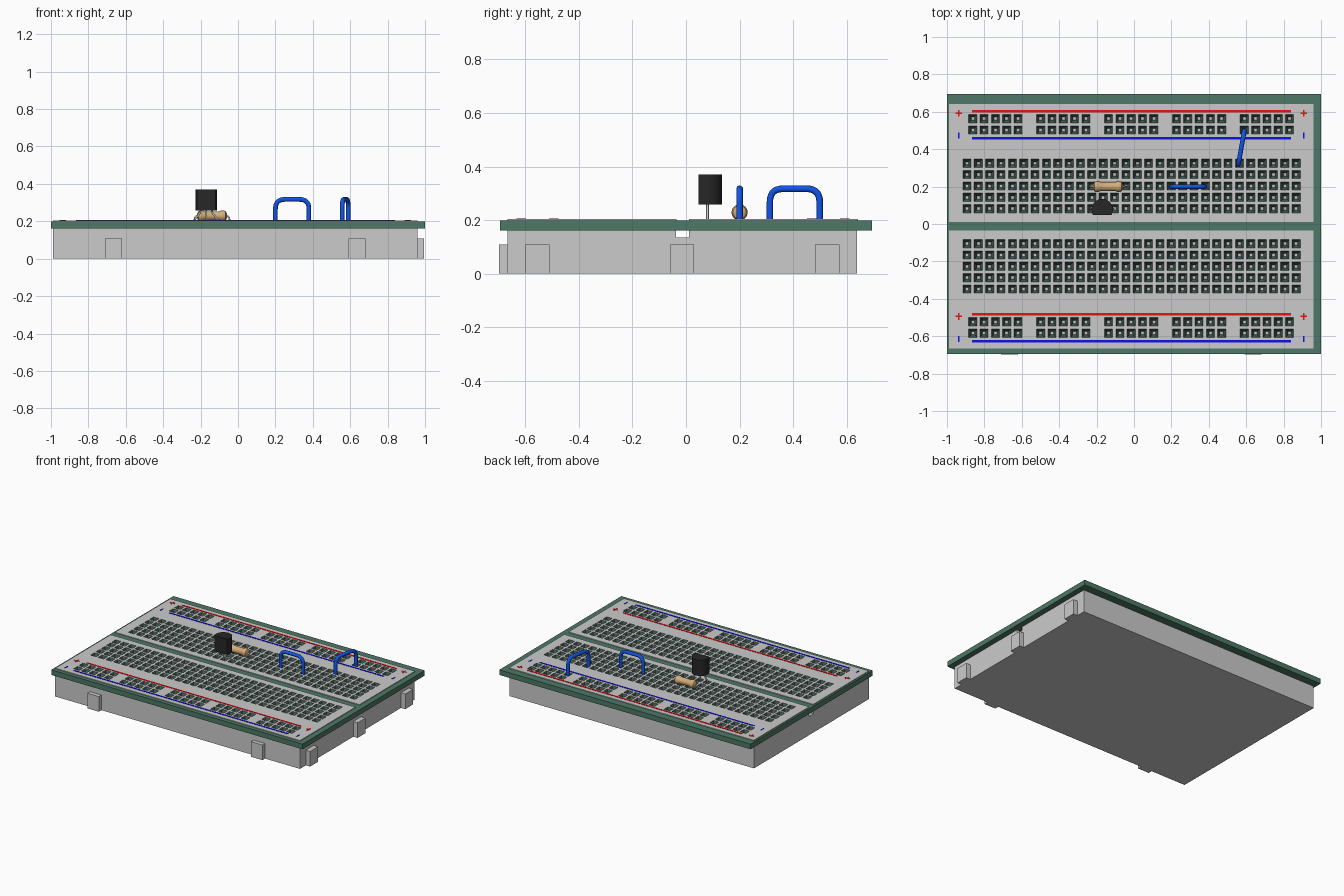
import bpy, bmesh, math
from mathutils import Vector

if "Cube" in bpy.data.objects:
    bpy.data.objects.remove(bpy.data.objects["Cube"])

P = 0.0607                       # hole pitch
TOP = 0.204                      # panel surface height


def mat(name, r, g, b):
    m = bpy.data.materials.new(name)
    m.diffuse_color = (r, g, b, 1)
    m.use_nodes = True
    m.node_tree.nodes["Principled BSDF"].inputs["Base Color"].default_value = m.diffuse_color
    return m


green = mat("green", 0.075, 0.19, 0.135)
socket_green = mat("socket_green", 0.06, 0.11, 0.09)
red = mat("red", 0.85, 0.005, 0.005)
blue = mat("blue", 0.005, 0.005, 0.8)
wire_blue = mat("wire_blue", 0.005, 0.09, 0.8)
tan = mat("tan", 0.65, 0.42, 0.2)
black = mat("black", 0.02, 0.02, 0.02)


def finish(name, bm, m=None, smooth=False):
    me = bpy.data.meshes.new(name)
    bm.to_mesh(me)
    bm.free()
    ob = bpy.data.objects.new(name, me)
    bpy.context.collection.objects.link(ob)
    if m:
        me.materials.append(m)
    if smooth:
        bpy.ops.object.select_all(action='DESELECT')
        ob.select_set(True)
        bpy.context.view_layer.objects.active = ob
        bpy.ops.object.shade_smooth_by_angle(angle=math.radians(35))
    return ob


def boxes(name, spans, m=None):
    """One object from (x0, x1, y0, y1, z0, z1) boxes."""
    bm = bmesh.new()
    for x0, x1, y0, y1, z0, z1 in spans:
        for v in bmesh.ops.create_cube(bm, size=1)["verts"]:
            v.co = ((x0 + x1) / 2 + v.co.x * (x1 - x0),
                    (y0 + y1) / 2 + v.co.y * (y1 - y0),
                    (z0 + z1) / 2 + v.co.z * (z1 - z0))
    return finish(name, bm, m)


def prism(name, pts, axis, m=None, smooth=False):
    """Extrude a closed outline along a vector."""
    bm = bmesh.new()
    f = bm.faces.new([bm.verts.new(p) for p in pts])
    r = bmesh.ops.extrude_face_region(bm, geom=[f])
    bmesh.ops.translate(bm, vec=axis, verts=[g for g in r["geom"] if isinstance(g, bmesh.types.BMVert)])
    bmesh.ops.recalc_face_normals(bm, faces=bm.faces)
    return finish(name, bm, m, smooth)


def quad(bm, *pts):
    bm.faces.new([bm.verts.new(p) for p in pts])


def flat(bm, x0, x1, y0, y1, z):
    quad(bm, (x0, y0, z), (x1, y0, z), (x1, y1, z), (x0, y1, z))


def wire(name, pts, radius, m=None, bend=0.0):
    """Round tube through points, with rounded inner corners."""
    pts = [Vector(p) for p in pts]
    path = [pts[0]]
    for a, b, c in zip(pts, pts[1:], pts[2:]):
        s, e = b + (a - b).normalized() * bend, b + (c - b).normalized() * bend
        for i in range(8):
            t = i / 7
            path.append(s * (1 - t) ** 2 + b * 2 * t * (1 - t) + e * t * t)
    path.append(pts[-1])
    cu = bpy.data.curves.new(name, 'CURVE')
    cu.dimensions = '3D'
    cu.bevel_depth, cu.bevel_resolution, cu.use_fill_caps = radius, 3, True
    sp = cu.splines.new('POLY')
    sp.points.add(len(path) - 1)
    for q, p in zip(sp.points, path):
        q.co = (*p, 1)
    sp.use_smooth = True
    ob = bpy.data.objects.new(name, cu)
    bpy.context.collection.objects.link(ob)
    if m:
        cu.materials.append(m)
    bpy.ops.object.select_all(action='DESELECT')
    ob.select_set(True)
    bpy.context.view_layer.objects.active = ob
    bpy.ops.object.convert(target='MESH')


# Grey base with the groove along its top
prof = [(-0.667, 0), (0.638, 0), (0.638, 0.162), (0.012, 0.162), (0.012, 0.135),
        (-0.038, 0.135), (-0.038, 0.162), (-0.667, 0.162)]
prism("base", [(-0.988, y, z) for y, z in prof], (1.948, 0, 0))

# Interlocking tabs on the front and right sides
boxes("front_tabs", [(x, x + 0.09, -0.697, -0.66, 0, 0.109) for x in (-0.71, 0.592)])
boxes("side_tabs", [(0.955, 0.994, y, y + 0.09, 0, 0.109) for y in (-0.60, -0.06, 0.482)])

# Green plate: border and centre strip
boxes("green_plate", [(-1, -0.93, -0.694, 0.694, 0.162, 0.199), (0.91, 1, -0.694, 0.694, 0.162, 0.199),
                      (-0.93, 0.91, -0.694, -0.64, 0.162, 0.199), (-0.93, 0.91, 0.62, 0.694, 0.162, 0.199),
                      (-0.93, 0.91, -0.07, 0.045, 0.162, 0.199)], green)

# Hole layout
main_x = [-0.893 + P * i for i in range(30)]
rail_x = [-0.862 + 0.0605 * (6 * g + i) for g in range(5) for i in range(5)]


def panel(name, y0, y1, rows):
    """Grey sheet pierced by rows of funnel-shaped sockets."""
    X0, X1, h, n, zb = -0.988, 0.96, 0.022, 0.008, 0.172
    sheet, funnels, contacts = bmesh.new(), bmesh.new(), bmesh.new()
    y = y0
    for yc, xs in sorted(rows, key=lambda r: r[0]):
        flat(sheet, X0, X1, y, yc - h, TOP)
        x = X0
        for xc in xs:
            flat(sheet, x, xc - h, yc - h, yc + h, TOP)
            x = xc + h
            ring = [(-1, -1), (1, -1), (1, 1), (-1, 1)]
            for (ax, ay), (bx, by) in zip(ring, ring[1:] + ring[:1]):
                quad(funnels, (xc + ax * h, yc + ay * h, TOP), (xc + bx * h, yc + by * h, TOP),
                     (xc + bx * n, yc + by * n, zb), (xc + ax * n, yc + ay * n, zb))
            flat(contacts, xc - n, xc + n, yc - n, yc + n, zb)
        flat(sheet, x, X1, yc - h, yc + h, TOP)
        y = yc + h
    flat(sheet, X0, X1, y, y1, TOP)
    rim = [(X0, y0), (X1, y0), (X1, y1), (X0, y1)]
    for a, b in zip(rim, rim[1:] + rim[:1]):
        quad(sheet, (*a, 0.198), (*b, 0.198), (*b, TOP), (*a, TOP))
    finish(name + "_panel", sheet)
    finish(name + "_sockets", funnels, socket_green)
    finish(name + "_contacts", contacts)


panel("back", 0.011, 0.641, [(0.082 + P * i, main_x) for i in range(5)]
      + [(y, rail_x) for y in (0.502, 0.563)])
panel("front", -0.666, -0.036, [(-0.105 - P * i, main_x) for i in range(5)]
      + [(y, rail_x) for y in (-0.523, -0.584)])

# Rail stripes and polarity marks
Z = (0.2, 0.206)
boxes("red_stripes", [(-0.866, 0.84, y - 0.006, y + 0.006, *Z) for y in (0.603, -0.482)], red)
boxes("blue_stripes", [(-0.866, 0.84, y - 0.006, y + 0.006, *Z) for y in (0.458, -0.627)], blue)
ends = (-0.937, 0.908)
boxes("positive_marks", [(x - a, x + a, y - b, y + b, *Z) for x in ends for y in (0.592, -0.494)
                         for a, b in ((0.018, 0.004), (0.004, 0.018))], red)
boxes("negative_marks", [(x - 0.004, x + 0.004, y - 0.016, y + 0.016, *Z)
                         for x in ends for y in (0.472, -0.614)], blue)

# Blue jumper wires
wire("jumper_wire_long", [(0.2, 0.2, 0.18), (0.2, 0.2, 0.317), (0.379, 0.2, 0.317), (0.379, 0.2, 0.18)],
     0.0125, wire_blue, 0.05)
wire("jumper_wire_rail", [(0.557, 0.313, 0.18), (0.557, 0.313, 0.317), (0.59, 0.499, 0.317), (0.59, 0.499, 0.18)],
     0.0125, wire_blue, 0.05)

# Resistor: lathed body with thicker ends, and bent leads
bm = bmesh.new()
half = [(0.080, 0), (0.079, 0.014), (0.073, 0.025), (0.062, 0.030), (0.050, 0.029), (0.040, 0.024)]
prof = [(-x, r) for x, r in half] + [(x, r) for x, r in reversed(half)]
vs = [bm.verts.new((-0.139 + x, 0.2, 0.229 + r)) for x, r in prof]
es = [bm.edges.new(e) for e in zip(vs, vs[1:])]
bmesh.ops.spin(bm, geom=vs + es, cent=(0, 0.2, 0.229), axis=(1, 0, 0), angle=math.tau, steps=24)
bmesh.ops.remove_doubles(bm, verts=bm.verts, dist=1e-5)
bmesh.ops.recalc_face_normals(bm, faces=bm.faces)
finish("resistor_body", bm, tan, True)
wire("resistor_leads", [(-0.237, 0.2, 0.18), (-0.229, 0.2, 0.229), (-0.049, 0.2, 0.229), (-0.041, 0.2, 0.18)],
     0.005, None, 0.015)

# Transistor: D-shaped body on three splayed legs
cx, cy, r = -0.17, 0.077, 0.057
a0 = math.asin(-0.03 / r)
arc = [a0 + (math.pi - 2 * a0) * i / 24 for i in range(25)]
prism("transistor_body", [(cx + r * math.cos(a), cy + r * math.sin(a), 0.258) for a in arc],
      (0, 0, 0.113), black, True)
for i, side in enumerate(("left", "middle", "right")):
    d = i - 1
    wire("transistor_leg_" + side, [(cx + d * 0.03, 0.08, 0.265), (cx + d * 0.032, 0.08, 0.245),
                                    (cx + d * P, 0.08, 0.21), (cx + d * P, 0.08, 0.18)], 0.005, None, 0.008)
